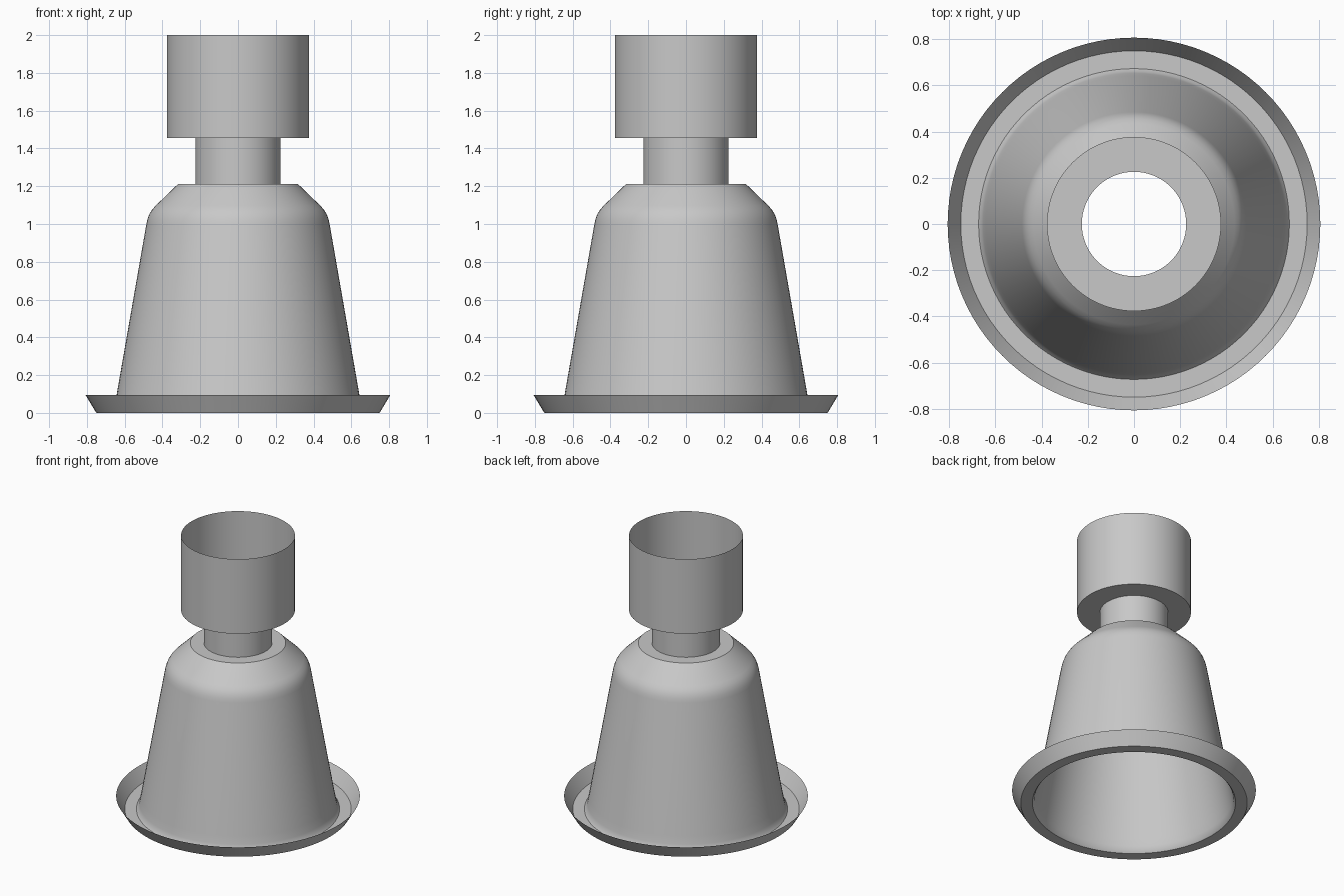
import bpy
import bmesh
from math import cos, sin, tau, radians

cube = bpy.data.objects.get("Cube")
if cube:
    bpy.data.objects.remove(cube, do_unlink=True)

SEGMENTS = 96

grey = bpy.data.materials.new("plain_grey")
grey.use_nodes = True
colour = (0.58, 0.58, 0.58, 1)
grey.diffuse_color = colour
grey.node_tree.nodes["Principled BSDF"].inputs["Base Color"].default_value = colour


def lathe(name, profile):
    """Spin an open (radius, height) profile around z as a thin shell."""
    bm = bmesh.new()
    angles = [tau * i / SEGMENTS for i in range(SEGMENTS)]
    rings = [[bm.verts.new((r * cos(a), r * sin(a), z)) for a in angles]
             for r, z in profile]
    for low, high in zip(rings, rings[1:]):
        for i in range(SEGMENTS):
            j = (i + 1) % SEGMENTS
            bm.faces.new((low[i], low[j], high[j], high[i]))
    mesh = bpy.data.meshes.new(name)
    bm.to_mesh(mesh)
    bm.free()
    mesh.materials.append(grey)
    obj = bpy.data.objects.new(name, mesh)
    bpy.context.collection.objects.link(obj)
    bpy.ops.object.select_all(action="DESELECT")
    obj.select_set(True)
    bpy.context.view_layer.objects.active = obj
    bpy.ops.object.shade_smooth_by_angle(angle=radians(30))


# Flared rim and flat ring at the foot
lathe("base_rim", [(0.807, 0.095), (0.75, 0), (0.673, 0)])

# Tapered bell with a small foot flare, rounded shoulder and flat top
lathe("bell_body", [(0.673, 0), (0.661, 0.016), (0.653, 0.045), (0.642, 0.1),
                    (0.485, 1.0), (0.479, 1.027), (0.469, 1.053),
                    (0.455, 1.076), (0.436, 1.097), (0.316, 1.213),
                    (0.226, 1.213)])

# Narrow tube joining the bell and the cup
lathe("neck", [(0.226, 1.213), (0.226, 1.455)])

# Open cup with a ledge underneath
lathe("top_cup", [(0.226, 1.455), (0.377, 1.455), (0.377, 2.0)])
